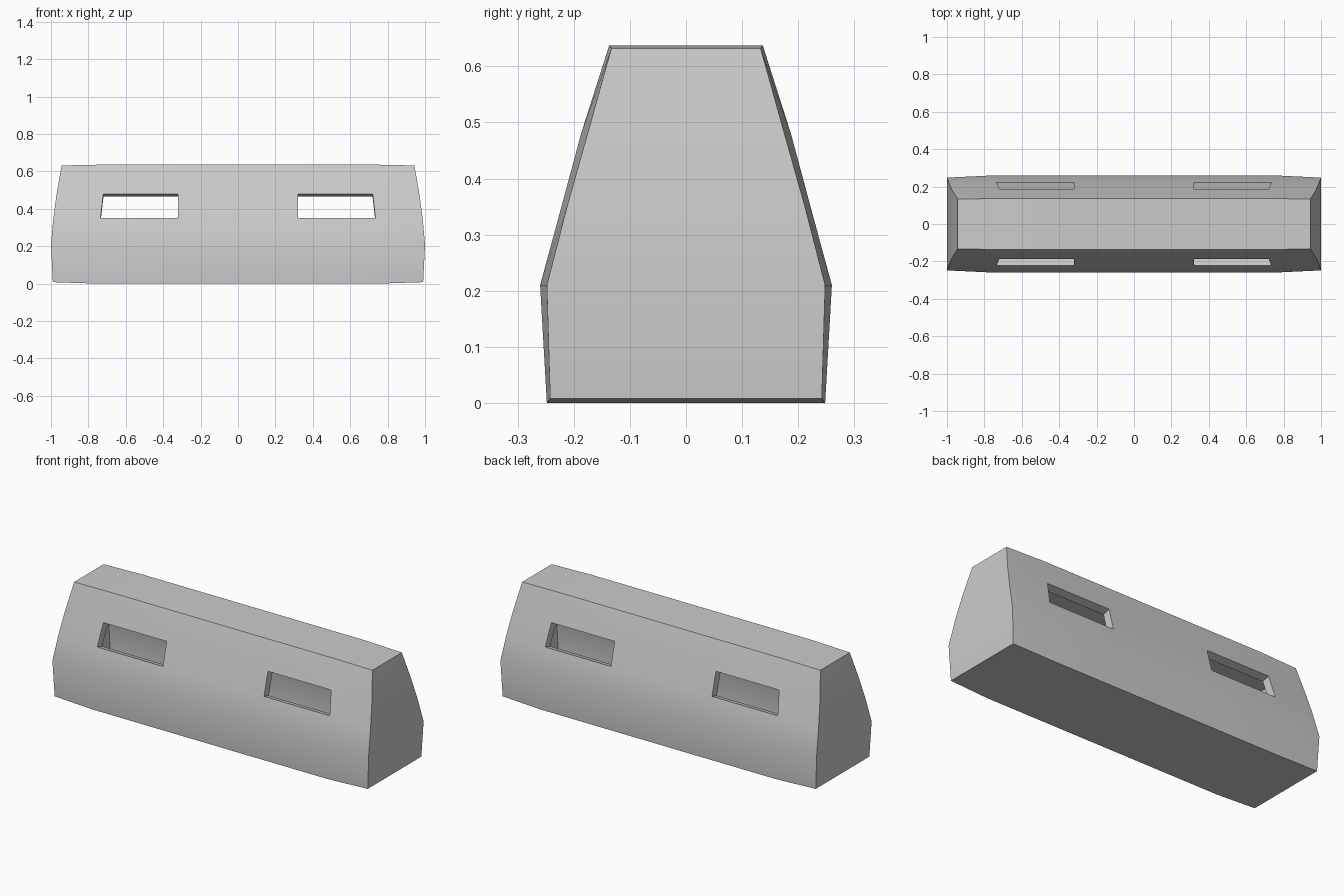
import bpy, bmesh, math

cube = bpy.data.objects.get("Cube")
if cube:
    bpy.data.objects.remove(cube)

# One plain grey for the whole casing
grey = bpy.data.materials.new("light_grey")
grey.use_nodes = True
colour = (0.6, 0.6, 0.6, 1)
grey.diffuse_color = colour
grey.node_tree.nodes["Principled BSDF"].inputs["Base Color"].default_value = colour

SLOT_INNER = 0.32
WALL = 0.045
SLOT_ROW, SLOT_COLUMNS = 2, (1, 3)

# Rows from bottom to top: middle z, middle half depth, shoulder x, end x, end half depth, end z
rows = [
    (0.0, 0.248, 0.745, 0.99, 0.242, 0.008),
    (0.21, 0.26, 0.75, 1.0, 0.248, 0.21),
    (0.35, 0.222, 0.735, 0.987, 0.212, 0.35),
    (0.48, 0.187, 0.72, 0.97, 0.176, 0.478),
    (0.637, 0.137, 0.70, 0.943, 0.133, 0.632),
]

bm = bmesh.new()


def wall_grid(side):
    """Vertices of one long wall, row by row, from -x to +x."""
    grid = []
    for z, depth, shoulder, end, end_depth, end_z in rows:
        half = [(SLOT_INNER, depth, z), (shoulder, depth, z), (end, end_depth, end_z)]
        points = [(-x, y, h) for x, y, h in reversed(half)] + half
        grid.append([bm.verts.new((x, side * y, h)) for x, y, h in points])
    return grid


front, back = wall_grid(-1), wall_grid(1)
columns = len(front[0]) - 1

# Long walls, with the slots left open
for wall in (front, back):
    for r in range(len(rows) - 1):
        for c in range(columns):
            if r == SLOT_ROW and c in SLOT_COLUMNS:
                continue
            bm.faces.new((wall[r][c], wall[r][c + 1], wall[r + 1][c + 1], wall[r + 1][c]))

# Bottom and top
for r in (0, -1):
    for c in range(columns):
        bm.faces.new((front[r][c], front[r][c + 1], back[r][c + 1], back[r][c]))

# End caps
for c in (0, -1):
    for r in range(len(rows) - 1):
        bm.faces.new((front[r][c], back[r][c], back[r + 1][c], front[r + 1][c]))

bmesh.ops.recalc_face_normals(bm, faces=bm.faces)
mesh = bpy.data.meshes.new("slotted_casing")
bm.to_mesh(mesh)
bm.free()
mesh.materials.append(grey)
casing = bpy.data.objects.new("slotted_casing", mesh)
bpy.context.scene.collection.objects.link(casing)

# Wall thickness goes inwards and forms the slot rims
bpy.ops.object.select_all(action="DESELECT")
casing.select_set(True)
bpy.context.view_layer.objects.active = casing
shell = casing.modifiers.new("wall_thickness", "SOLIDIFY")
shell.thickness = WALL
shell.offset = -1
shell.use_even_offset = True
bpy.ops.object.modifier_apply(modifier=shell.name)
bpy.ops.object.shade_smooth_by_angle(angle=math.radians(30))
